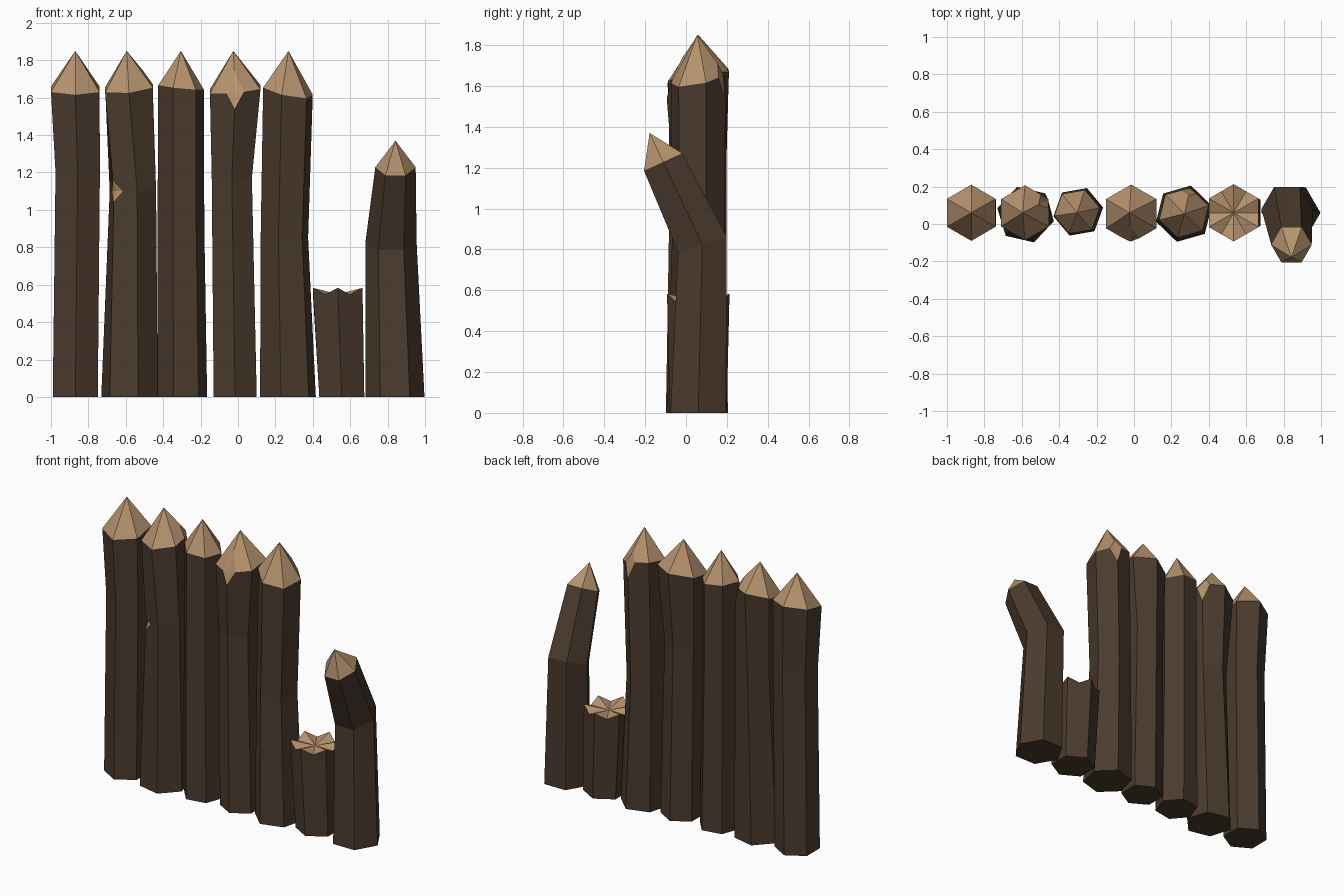
import bpy, bmesh, math

if "Cube" in bpy.data.objects:
    bpy.data.objects.remove(bpy.data.objects["Cube"])

def material(name, col):
    m = bpy.data.materials.new(name)
    m.diffuse_color = (*col, 1)
    m.use_nodes = True
    m.node_tree.nodes["Principled BSDF"].inputs["Base Color"].default_value = m.diffuse_color
    return m

BARK = material("dark bark", (0.070, 0.043, 0.026))
WOOD = material("cut wood", (0.47, 0.29, 0.155))

def ring(bm, cx, cy, z, r, rot, sx=0, sy=0):
    """Hexagon of vertices; sx, sy tilt it along x and y."""
    out = []
    for i in range(6):
        a = math.radians(rot + 60 * i)
        dx, dy = r * math.cos(a), r * math.sin(a)
        out.append(bm.verts.new((cx + dx, cy + dy, z + sx * dx + sy * dy)))
    return out

def chip(bm, v, up, down, side, depth):
    """Hack a diamond notch of bare wood out of a corner vertex."""
    new = []
    for e in list(v.link_edges):
        d = e.other_vert(v).co - v.co
        flat = math.hypot(d.x, d.y)
        want = side if abs(d.z) < flat * 0.7 else (up if d.z > 0 else down)
        new.append(bmesh.utils.edge_split(e, v, want / d.length)[1])
    for f in list(v.link_faces):
        a, b = [n for n in new if n in f.verts]
        bmesh.utils.face_split(f, a, b)
    for f in v.link_faces:
        f.material_index = 1
    mid = sum((n.co for n in new), v.co * 0) / len(new)
    v.co = v.co.lerp(mid, depth)

def post(name, rings, apex, notch=None, jagged=False):
    bm = bmesh.new()
    rs = [ring(bm, *r) for r in rings]
    bm.faces.new(rs[0][::-1])
    top = rs[-1]
    for k, (lo, hi) in enumerate(zip(rs, rs[1:])):
        for i in range(6):
            j = (i + 1) % 6
            bm.faces.new((lo[i], lo[j], hi[j], hi[i]))
    # broken rim: add a low point in the middle of each top edge
    if jagged:
        rim = []
        for i in range(6):
            a, b = top[i], top[(i + 1) % 6]
            m = bmesh.utils.edge_split(bm.edges.get((a, b)), a, 0.5)[1]
            m.co.z -= 0.035
            rim += [a, m]
        top = rim
    tip = bm.verts.new(apex)
    for i in range(len(top)):
        f = bm.faces.new((top[i], top[(i + 1) % len(top)], tip))
        f.material_index = 1
    bm.normal_update()
    for k, i, *size in (notch or []):
        chip(bm, rs[k][i], *size)
    bmesh.ops.recalc_face_normals(bm, faces=bm.faces)
    me = bpy.data.meshes.new(name)
    bm.to_mesh(me)
    bm.free()
    me.materials.append(BARK)
    me.materials.append(WOOD)
    bpy.context.collection.objects.link(bpy.data.objects.new(name, me))

# Five tall sharpened posts: rings are x, y, z, radius, rotation, tilt x, tilt y
post("post_1", [(-0.87, 0.06, 0, 0.139, 30), (-0.857, 0.06, 1.2, 0.137, 30),
                (-0.87, 0.06, 1.645, 0.15, 30, 0, 0.2)], (-0.87, 0.06, 1.85))
post("post_2", [(-0.58, 0.05, 0, 0.155, -13), (-0.562, 0.05, 1.1, 0.132, -20),
                (-0.583, 0.06, 1.655, 0.147, -30, 0.1, 0.2)], (-0.595, 0.06, 1.85),
     notch=[(1, 4, 0.055, 0.055, 0.05, 1.2), (2, 1, 0.09, 0.12, 0.05, 1.0)])
post("post_3", [(-0.298, 0.065, 0, 0.135, 10), (-0.305, 0.065, 0.9, 0.127, 10),
                (-0.305, 0.065, 1.655, 0.124, 10, -0.1, 0.05)], (-0.305, 0.06, 1.85))
post("post_4", [(-0.015, 0.06, 0, 0.133, 30), (-0.033, 0.06, 1.17, 0.124, 30),
                (-0.015, 0.055, 1.645, 0.156, 30, 0.08, 0.15)], (-0.025, 0.06, 1.85),
     notch=[(2, 4, 0.15, 0.085, 0.055, 1.0)])
post("post_5", [(0.267, 0.055, 0, 0.155, 16), (0.248, 0.06, 0.85, 0.132, 16),
                (0.267, 0.06, 1.635, 0.138, 16, -0.2, 0.2)], (0.27, 0.055, 1.85),
     notch=[(2, 1, 0.07, 0.11, 0.05, 1.0)])

# Broken stump with a jagged top
post("broken_stump", [(0.555, 0.06, 0, 0.139, 30), (0.533, 0.06, 0.583, 0.153, 30)],
     (0.533, 0.06, 0.55), jagged=True)

# Snapped post leaning forward
post("leaning_post", [(0.84, 0.06, 0, 0.157, 0), (0.818, 0.08, 0.825, 0.137, 0, 0, 0.33),
                      (0.842, -0.112, 1.228, 0.108, 0, 0, 0.46)], (0.842, -0.178, 1.37))
